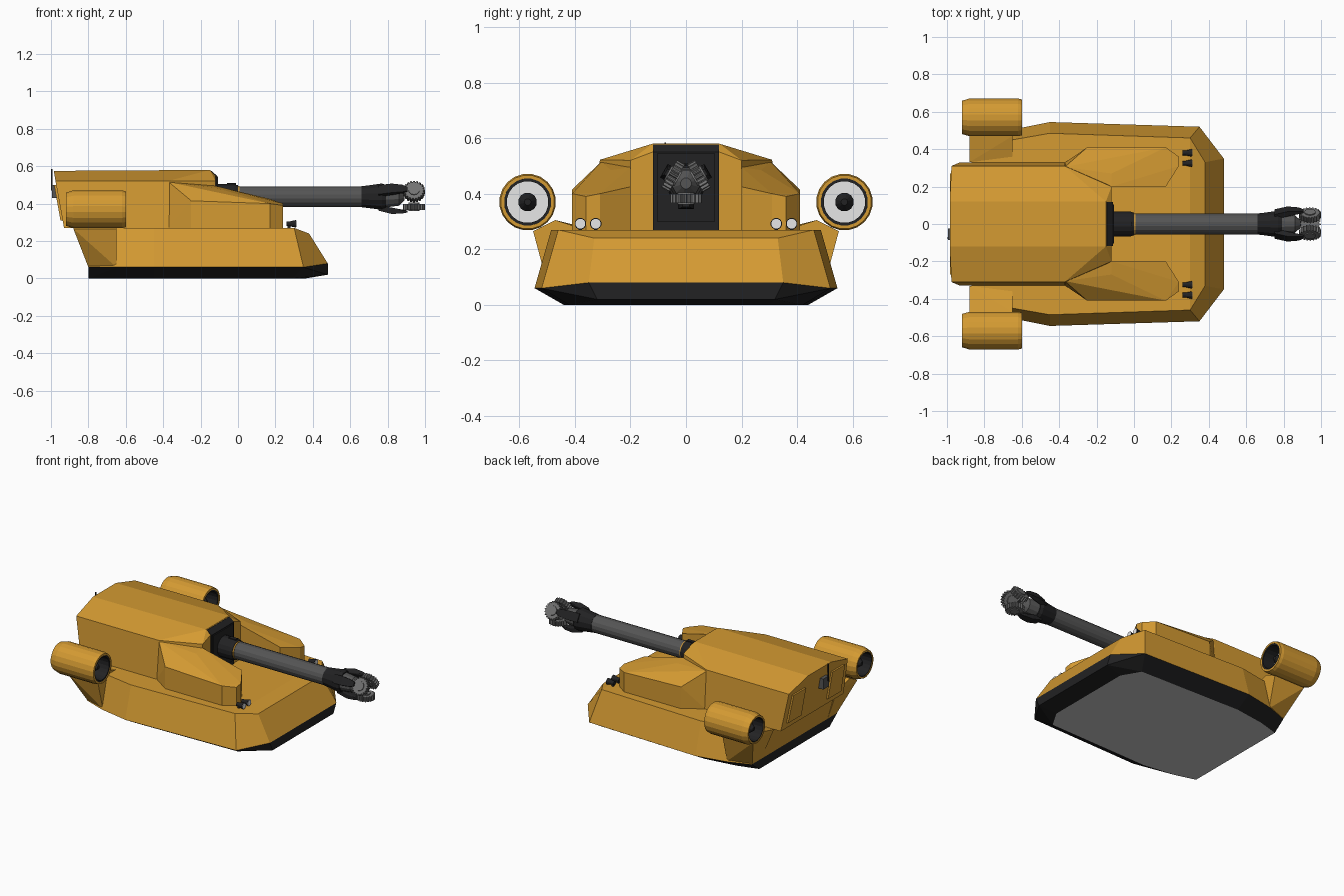
import bpy, bmesh, math
from mathutils import Matrix, Vector

if "Cube" in bpy.data.objects:
    bpy.data.objects.remove(bpy.data.objects["Cube"])


def mat(name, r, g, b):
    m = bpy.data.materials.new(name)
    m.diffuse_color = (r, g, b, 1)
    m.use_nodes = True
    m.node_tree.nodes["Principled BSDF"].inputs["Base Color"].default_value = m.diffuse_color
    return m


YELLOW = mat("ochre_paint", 0.66, 0.325, 0.032)
BLACK = mat("black_rubber", 0.016, 0.016, 0.017)
GREY = mat("gun_grey", 0.09, 0.09, 0.09)
STEEL = mat("drill_steel", 0.17, 0.17, 0.17)
UNDER = mat("underside_grey", 0.57, 0.57, 0.57)
WHITE = mat("lamp_white", 0.8, 0.8, 0.8)


def finish(bm, name, *mats, rule=None):
    bmesh.ops.recalc_face_normals(bm, faces=bm.faces)
    bm.normal_update()
    if rule:
        for f in bm.faces:
            f.material_index = rule(f)
    me = bpy.data.meshes.new(name)
    bm.to_mesh(me)
    bm.free()
    for m in mats:
        me.materials.append(m)
    ob = bpy.data.objects.new(name, me)
    bpy.context.collection.objects.link(ob)
    return ob


def hull(name, pts, *mats, rule=None):
    """Faceted solid wrapped around a few corner points."""
    bm = bmesh.new()
    for p in pts:
        bm.verts.new(p)
    bmesh.ops.convex_hull(bm, input=bm.verts[:])
    bmesh.ops.delete(bm, geom=[v for v in bm.verts if not v.link_faces], context='VERTS')
    bmesh.ops.dissolve_limit(bm, angle_limit=0.04, verts=bm.verts[:], edges=bm.edges[:])
    return finish(bm, name, *mats, rule=rule)


def box(name, x, y, z, m):
    return hull(name, [(a, b, c) for a in x for b in y for c in z], m)


def both(pts):
    return [(x, s * y, z) for x, y, z in pts for s in (1, -1)]


def side(pts, s):
    return [(x, s * y, z) for x, y, z in pts]


def lathe(name, prof, m, cy=0, cz=0, n=16, closed=False):
    """Revolve (x, radius) points around an axis along x."""
    bm = bmesh.new()
    rings = []
    for x, r in prof:
        rings.append([bm.verts.new((x, cy + r * math.cos(2 * math.pi * (i + .5) / n),
                                    cz + r * math.sin(2 * math.pi * (i + .5) / n))) for i in range(n)])
    pairs = list(zip(rings, rings[1:]))
    if closed:
        pairs.append((rings[-1], rings[0]))
    for a, b in pairs:
        for i in range(n):
            j = (i + 1) % n
            bm.faces.new((a[i], a[j], b[j], b[i]))
    if not closed:
        bm.faces.new(rings[0])
        bm.faces.new(rings[-1])
    return finish(bm, name, m)


# Lower hull: rim and deck outlines (left half, front to back) joined by quads
rim = [(.48, .35, .08), (.35, .52, .06), (-.45, .545, .06), (-.65, .505, .06), (-.8, .45, .06)]
deck = [(.38, .33, .24), (.30, .46, .27), (-.45, .485, .27), (-.65, .45, .27), (-.87, .35, .27)]
bm = bmesh.new()
low, top = [[bm.verts.new(p) for p in h + side(h, -1)[::-1]] for h in (rim, deck)]
for i in range(10):
    j = (i + 1) % 10
    bm.faces.new((low[i], low[j], top[j], top[i]))
bm.faces.new((top[0], top[1], top[8], top[9]))
bm.faces.new(top[1:9])
bm.faces.new(low)
finish(bm, "lower_hull", YELLOW)

# Black skirt with grey underside
floor = [(.36, .30, 0), (.29, .42, 0), (-.45, .44, 0), (-.66, .41, 0), (-.8, .37, 0)]
hull("skirt", both(rim + floor + [(.48, .32, .02)]), BLACK, UNDER,
     rule=lambda f: 1 if f.normal.z < -0.99 else 0)

# Turret body
hull("turret_body", both([
    (-.985, .12, .575), (-.976, .31, .522), (-.93, .33, .27),
    (-.37, .31, .522), (-.37, .33, .27),
    (-.15, .12, .58), (-.12, .12, .55), (-.12, .2, .52), (-.12, .2, .27)]), YELLOW)

# Gun mantlet: frame and inner plate
hull("mantlet", both([(-.17, .118, .577), (-.145, .118, .577), (-.113, .118, .55),
                      (-.113, .118, .27), (-.17, .118, .27)]), BLACK)
box("mantlet_plate", (-.12, -.106), (-.105, .105), (.30, .545), BLACK)

for s, tag in ((1, "left"), (-1, "right")):
    # Side cheek beside the gun
    hull("cheek_" + tag, side([
        (-.37, .305, .515), (-.37, .328, .27), (-.25, .41, .415), (-.25, .41, .27),
        (-.12, .2, .495), (-.12, .27, .485), (-.12, .2, .27), (.17, .41, .40), (.17, .41, .27),
        (.24, .36, .39), (.24, .36, .27), (.24, .31, .40), (.24, .31, .27),
        (.17, .2, .425), (.17, .2, .27)], s), YELLOW)

    # Fan pylon at the rear corner
    hull("pylon_" + tag, side([
        (-.8, .445, .06), (-.65, .495, .06), (-.8, .35, .06), (-.65, .35, .06),
        (-.65, .55, .265), (-.88, .55, .265), (-.65, .47, .305), (-.88, .47, .305),
        (-.65, .36, .27), (-.88, .33, .27)], s), YELLOW)

    # Ducted fan: shell, liner, recessed disc, hub
    cy, cz = s * .57, .37
    lathe("fan_duct_" + tag, [(-.92, .08), (-.92, .09), (-.88, .102), (-.62, .102),
                              (-.60, .097), (-.60, .085)], YELLOW, cy, cz, 20, True)
    lathe("fan_liner_" + tag, [(-.917, .087), (-.603, .088), (-.603, .075), (-.917, .075)],
          BLACK, cy, cz, 20, True)
    lathe("fan_disc_" + tag, [(-.83, .076), (-.69, .076)], WHITE, cy, cz, 20)
    lathe("fan_hub_" + tag, [(-.90, .012), (-.87, .034), (-.66, .034), (-.63, .012)], BLACK, cy, cz, 12)

    # Headlamps
    for i, y in enumerate((.38, .325)):
        lathe("headlamp_%s_%d" % (tag, i), [(.26, .013), (.275, .013), (.31, .021)], BLACK, s * y, .292, 12)
        lathe("lamp_glass_%s_%d" % (tag, i), [(.309, .018), (.312, .018)], WHITE, s * y, .292, 12)
        box("lamp_foot_%s_%d" % (tag, i), (.265, .28), (s * y - .006, s * y + .006), (.265, .285), BLACK)

    # Rear doors lying on the sloped back
    back = lambda z: -.93 - .18 * (z - .27)
    hull("rear_door_" + tag, side([(back(z) - d, y, z) for z, ys in ((.31, (.14, .28)), (.50, (.14, .27)))
                                   for y in ys for d in (-.005, .012)], s), YELLOW)

# Rear box and aerial
box("rear_box", (-.995, -.96), (-.085, -.025), (.43, .50), GREY)
box("aerial", (-.999, -.992), (-.078, -.072), (.47, .585), BLACK)

# Gun barrel
Z = .437
lathe("gun_collar", [(-.12, .068), (-.02, .068), (0, .062)], BLACK, 0, Z)
lathe("collar_ring", [(0, .059), (.008, .059)], YELLOW, 0, Z)
lathe("gun_barrel", [(0, .056), (.67, .056)], GREY, 0, Z)
lathe("muzzle_sleeve", [(.66, .058), (.70, .063), (.77, .073), (.79, .066)], BLACK, 0, Z, 12)
lathe("drill_neck", [(.78, .06), (.86, .05), (.89, .02)], GREY, 0, Z, 12)
box("barrel_sight", (-.06, -.01), (-.012, .012), (Z + .06, Z + .072), BLACK)

# Three toothed drill wheels held by arms
for k in range(3):
    place = Matrix.Translation((0, 0, Z)) @ Matrix.Rotation(k * 2 * math.pi / 3 + math.pi, 4, 'X')
    arm = hull("drill_arm_%d" % k, [(x, y, r) for x, w, a, b in (
        (.75, .028, .045, .074), (.82, .028, .066, .092), (.88, .022, .074, .090), (.905, .012, .074, .084))
        for y in (-w, w) for r in (a, b)], BLACK)
    arm.data.transform(place)
    bm = bmesh.new()
    n = 20
    ring = []
    for i in range(n * 4):
        r = .058 if i % 4 < 2 else .049
        a = 2 * math.pi * i / (n * 4)
        ring.append(bm.verts.new((r * math.cos(a), r * math.sin(a), -.016)))
    face = bm.faces.new(ring)
    ext = bmesh.ops.extrude_face_region(bm, geom=[face])["geom"]
    bmesh.ops.translate(bm, verts=[v for v in ext if isinstance(v, bmesh.types.BMVert)], vec=(0, 0, .032))
    bmesh.ops.create_cone(bm, cap_ends=True, segments=12, radius1=.03, radius2=.03, depth=.044)
    wheel = finish(bm, "drill_wheel_%d" % k, STEEL)
    wheel.data.transform(place @ Matrix.Translation((.941, 0, .054)))
